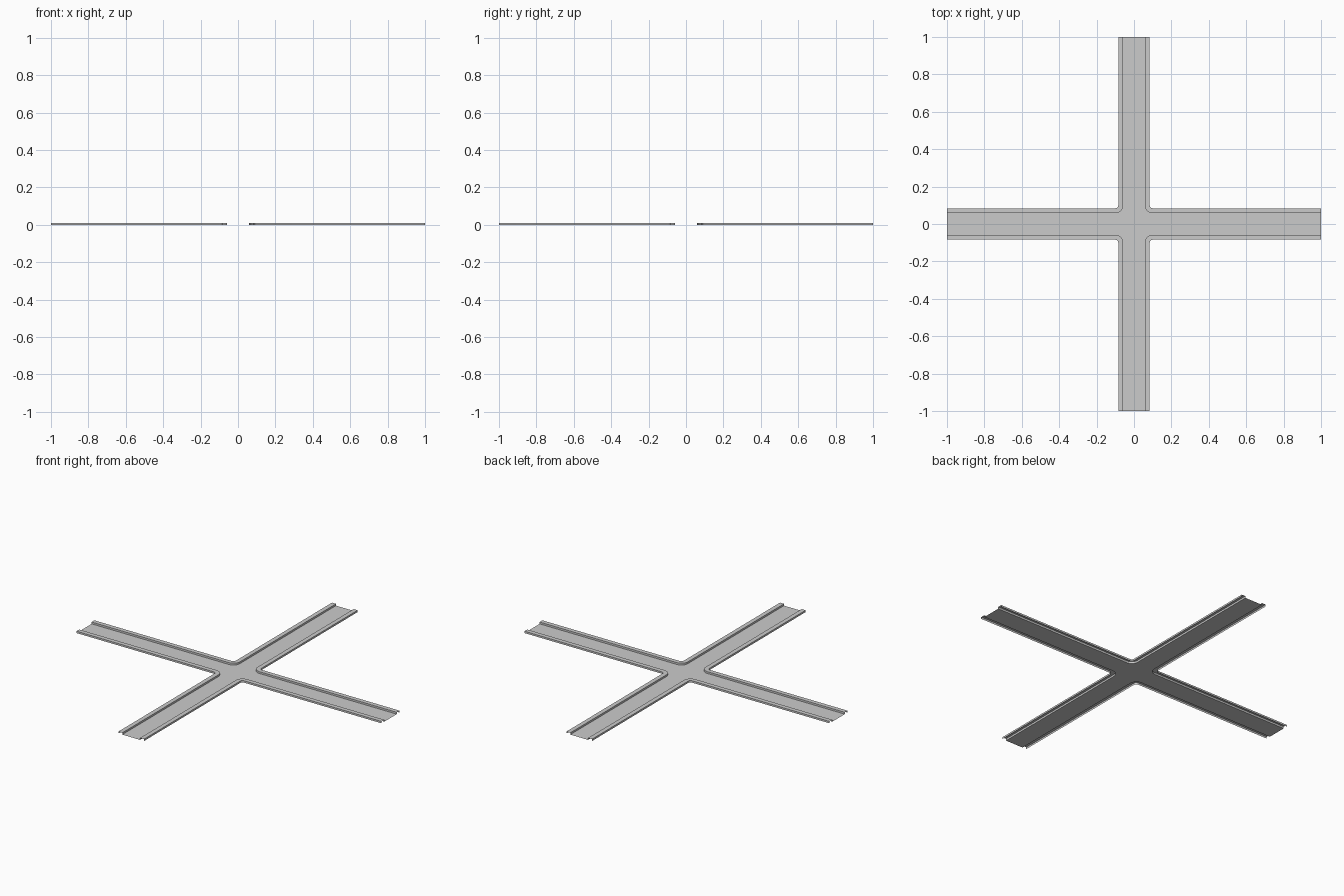
import bpy, bmesh, math

if "Cube" in bpy.data.objects:
    bpy.data.objects.remove(bpy.data.objects["Cube"])

HALF = 1.0      # arm length from the centre
EDGE = 0.084    # half width of an arm including kerbs
KERB = 0.026    # kerb width
RISE = 0.011    # kerb height
RAD = 0.016     # outer corner radius
SEG = 6


def outline(inset):
    """Edge line of one quadrant: from the +x arm end, round the corner, to the +y arm end."""
    c, r = EDGE + RAD, RAD + inset
    pts = [(HALF, EDGE - inset)]
    for i in range(SEG + 1):
        a = math.radians(270 - 90 * i / SEG)
        pts.append((c + r * math.cos(a), c + r * math.sin(a)))
    return pts + [(EDGE - inset, HALF)]


def turn(p, k):
    """Rotate a point by k quarter turns."""
    x, y = p
    for _ in range(k):
        x, y = -y, x
    return x, y


def finish(bm, name):
    me = bpy.data.meshes.new(name)
    bm.to_mesh(me)
    bm.free()
    ob = bpy.data.objects.new(name, me)
    bpy.context.collection.objects.link(ob)
    bpy.context.view_layer.objects.active = ob
    ob.select_set(True)
    bpy.ops.object.shade_smooth_by_angle(angle=math.radians(30))
    ob.select_set(False)
    return ob


# Flat road surface between the kerbs
bm = bmesh.new()
ring = [bm.verts.new((*turn(p, k), 0)) for k in range(4) for p in outline(KERB)]
face = bm.faces.new(ring)
face.normal_update()
if face.normal.z < 0:
    face.normal_flip()
bmesh.ops.triangulate(bm, faces=[face])
finish(bm, "road_surface")

# Raised kerbs, open underneath: outer wall, top, inner wall
profile = [(0, 0), (0, RISE), (KERB, RISE), (KERB, 0)]
for k, name in enumerate(("back_right", "back_left", "front_left", "front_right")):
    bm = bmesh.new()
    rows = [[bm.verts.new((*turn(p, k), z)) for p in outline(d)] for d, z in profile]
    for lo, hi in zip(rows, rows[1:]):
        for i in range(len(lo) - 1):
            bm.faces.new((lo[i], lo[i + 1], hi[i + 1], hi[i]))
    bm.normal_update()
    if sum(f.normal.z * f.calc_area() for f in bm.faces) < 0:
        bmesh.ops.reverse_faces(bm, faces=bm.faces[:])
    finish(bm, name + "_kerb")
